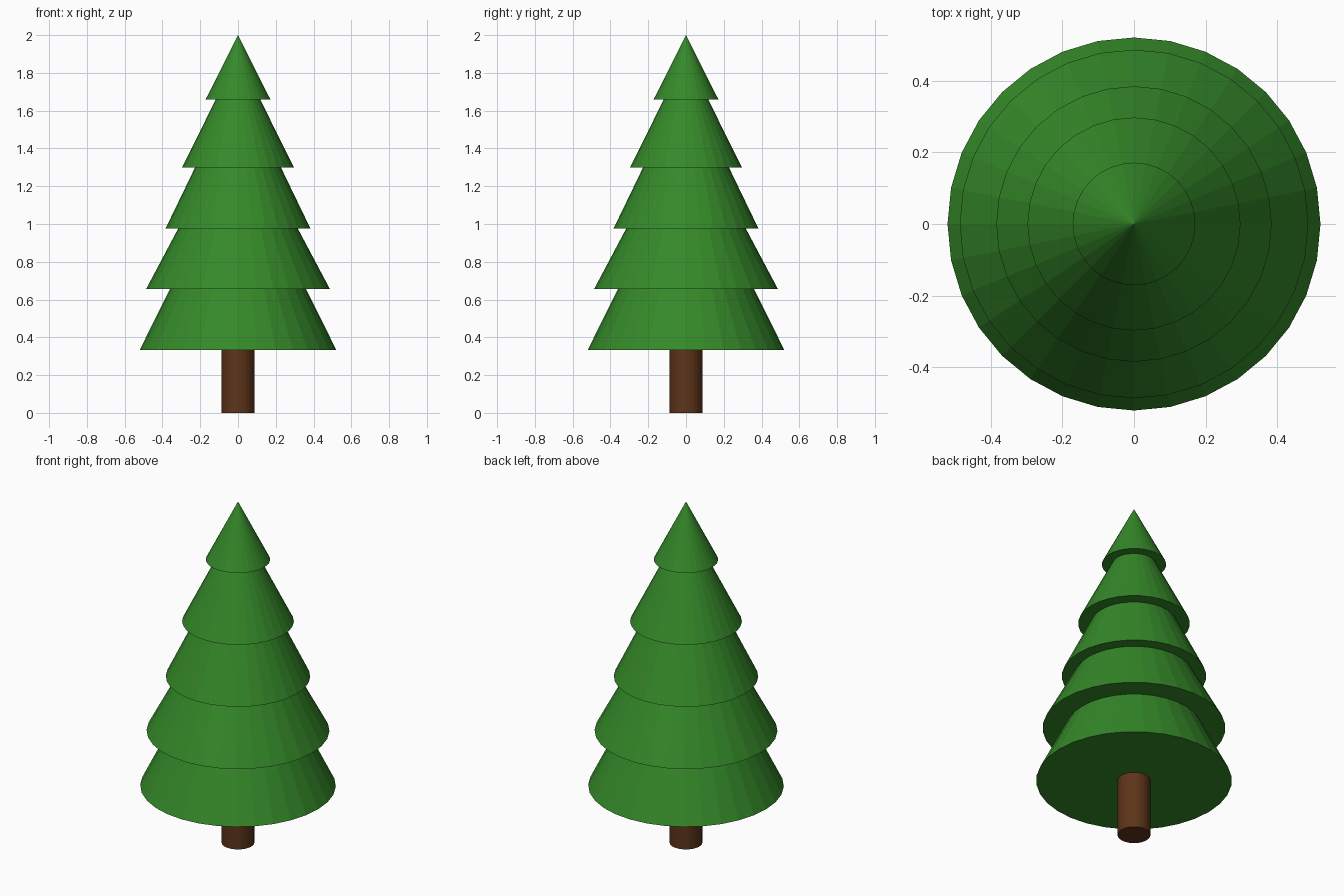
import bpy

if "Cube" in bpy.data.objects:
    bpy.data.objects.remove(bpy.data.objects["Cube"])

SIDES = 32


def material(name, color):
    mat = bpy.data.materials.new(name)
    mat.diffuse_color = (*color, 1)
    mat.use_nodes = True
    mat.node_tree.nodes["Principled BSDF"].inputs["Base Color"].default_value = mat.diffuse_color
    return mat


def frustum(name, z0, z1, r0, r1, mat):
    bpy.ops.mesh.primitive_cone_add(vertices=SIDES, radius1=r0, radius2=r1,
                                    depth=z1 - z0, location=(0, 0, (z0 + z1) / 2))
    obj = bpy.context.object
    obj.name = name
    obj.data.materials.append(mat)
    return obj


green = material("needles", (0.035, 0.25, 0.022))
brown = material("bark", (0.11, 0.034, 0.01))

# Trunk, tucked slightly into the lowest tier
frustum("trunk", 0, 0.35, 0.087, 0.087, brown)

# Branch tiers: base height, base radius, radius where the next tier begins
tiers = [
    (0.334, 0.52, 0.36),
    (0.657, 0.486, 0.317),
    (0.975, 0.384, 0.228),
    (1.298, 0.297, 0.117),
    (1.66, 0.171, 0.0),
]
tops = [t[0] for t in tiers[1:]] + [2.0]
for i, ((z, r, r_top), z_top) in enumerate(zip(tiers, tops)):
    if r_top > 0:
        # Continue the slope a little way inside the tier above
        overlap = 0.02
        r_top -= (r - r_top) / (z_top - z) * overlap
        z_top += overlap
    frustum(f"branch_tier_{i + 1}", z, z_top, r, r_top, green)
